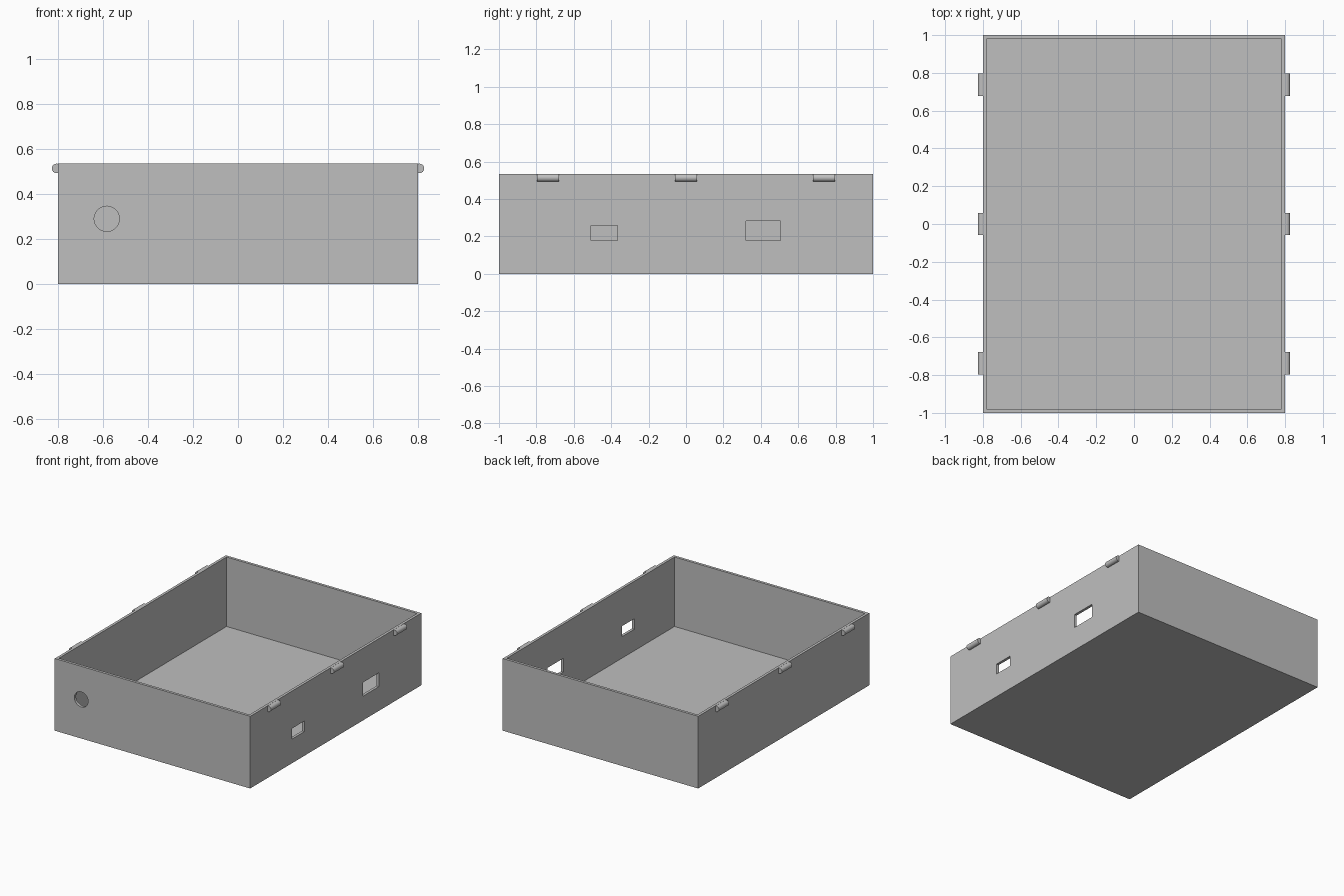
import bpy, math

cube = bpy.data.objects.get("Cube")
if cube:
    bpy.data.objects.remove(cube, do_unlink=True)

HALF_X, HALF_Y, HEIGHT, WALL = 0.80, 1.0, 0.534, 0.02

grey = bpy.data.materials.new("light_grey")
grey.use_nodes = True
colour = (0.52, 0.52, 0.52, 1)
grey.diffuse_color = colour
grey.node_tree.nodes["Principled BSDF"].inputs["Base Color"].default_value = colour


def finish(name):
    obj = bpy.context.object
    obj.name = name
    obj.data.materials.append(grey)
    return obj


def box(name, low, high):
    centre = [(a + b) / 2 for a, b in zip(low, high)]
    bpy.ops.mesh.primitive_cube_add(size=1, location=centre)
    bpy.context.object.scale = [b - a for a, b in zip(low, high)]
    bpy.ops.object.transform_apply(location=False, rotation=False, scale=True)
    return finish(name)


def rod(name, radius, length, location, sides):
    """Cylinder lying along y."""
    bpy.ops.mesh.primitive_cylinder_add(
        vertices=sides, radius=radius, depth=length,
        location=location, rotation=(math.pi / 2, 0, 0))
    bpy.ops.object.transform_apply(location=False, rotation=True, scale=False)
    return finish(name)


def cut(target, cutter):
    mod = target.modifiers.new("cut", "BOOLEAN")
    mod.operation = "DIFFERENCE"
    mod.solver = "EXACT"
    mod.object = cutter
    bpy.context.view_layer.objects.active = target
    bpy.ops.object.modifier_apply(modifier=mod.name)
    bpy.data.objects.remove(cutter, do_unlink=True)


def smooth(obj):
    bpy.ops.object.select_all(action="DESELECT")
    obj.select_set(True)
    bpy.context.view_layer.objects.active = obj
    bpy.ops.object.shade_smooth_by_angle(angle=math.radians(30))


# Open tray with thin walls and floor
tray = box("tray", (-HALF_X, -HALF_Y, 0), (HALF_X, HALF_Y, HEIGHT))
cut(tray, box("hollow", (WALL - HALF_X, WALL - HALF_Y, WALL),
              (HALF_X - WALL, HALF_Y - WALL, HEIGHT + 0.2)))

# Two rectangular ports in the left wall
for y0, y1, top in ((-0.509, -0.367, 0.257), (0.32, 0.505, 0.281)):
    cut(tray, box("port", (HALF_X - 0.1, y0, 0.179), (HALF_X + 0.1, y1, top)))

# Round cable hole in the front wall
cut(tray, rod("cable_hole", 0.056, 0.2, (-0.583, -HALF_Y, 0.289), 48))
smooth(tray)

# Rounded snap clips along both long rims
RADIUS = 0.021
for side, label in ((1, "left"), (-1, "right")):
    for y, place in ((-0.737, "front"), (0, "middle"), (0.737, "back")):
        clip = rod(f"{label}_{place}_clip", RADIUS, 0.118,
                   (side * (HALF_X + 0.006), y, HEIGHT - RADIUS), 32)
        smooth(clip)
